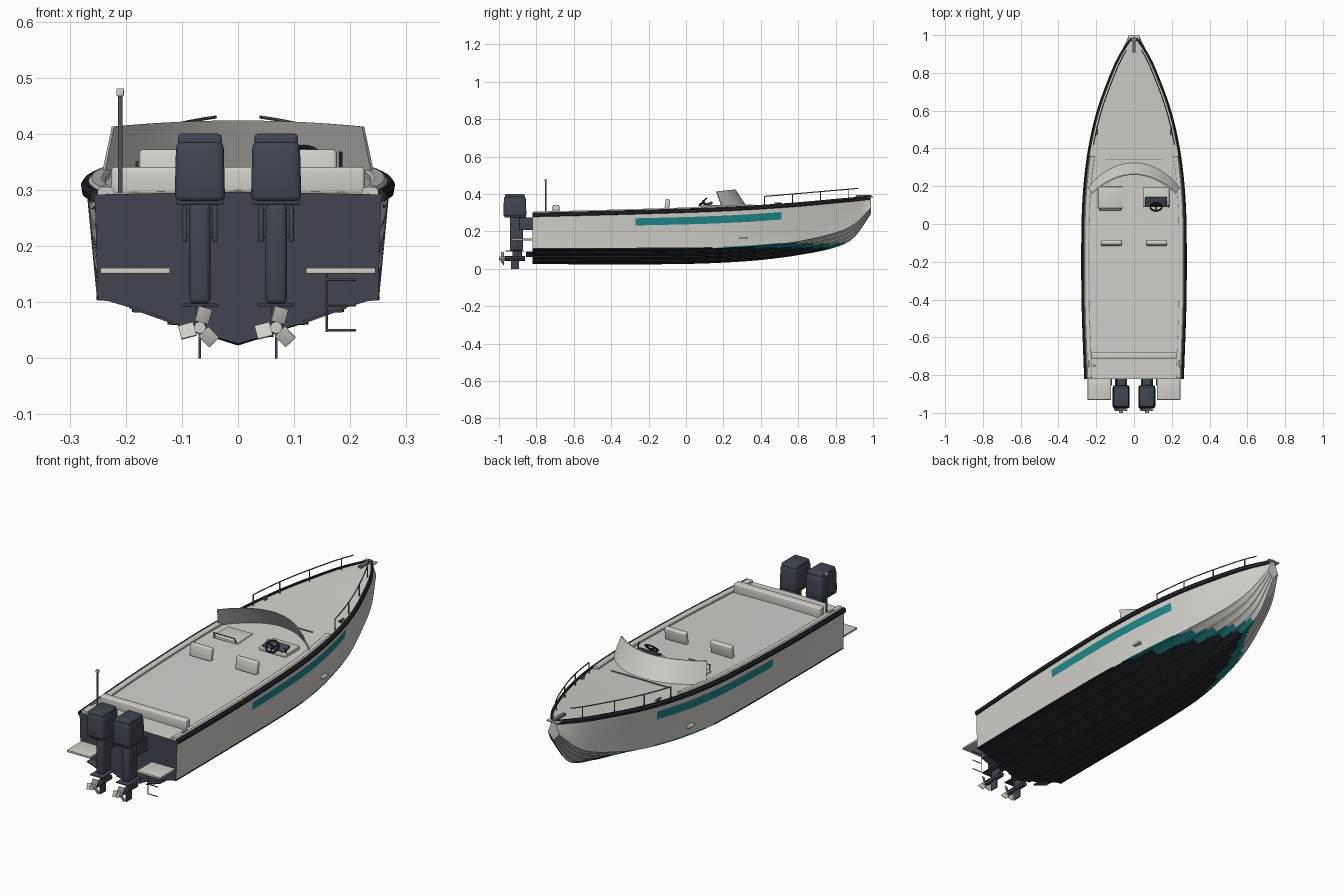
import bpy, bmesh, math
from mathutils import Vector

if "Cube" in bpy.data.objects:
    bpy.data.objects.remove(bpy.data.objects["Cube"])


def material(name, r, g, b):
    m = bpy.data.materials.new(name)
    m.use_nodes = True
    m.diffuse_color = (r, g, b, 1)
    m.node_tree.nodes["Principled BSDF"].inputs["Base Color"].default_value = (r, g, b, 1)
    return m


WHITE = material("warm white", .64, .63, .59)
BLACK = material("bottom black", .018, .02, .026)
NAVY = material("dark slate", .052, .06, .08)
TEAL = material("teal", .014, .24, .25)
STEEL = material("steel grey", .17, .17, .17)
parts = []


def add(name, bm, *mats):
    bmesh.ops.recalc_face_normals(bm, faces=bm.faces)
    me = bpy.data.meshes.new(name)
    bm.to_mesh(me)
    bm.free()
    for m in mats:
        me.materials.append(m)
    ob = bpy.data.objects.new(name, me)
    bpy.context.collection.objects.link(ob)
    parts.append(ob)
    return ob


def loft(name, rings, *mats, rule=None):
    """Closed rings joined into a capped skin; rule(row, centre) picks the colour."""
    bm = bmesh.new()
    vs = [[bm.verts.new(p) for p in ring] for ring in rings]
    n = len(rings[0])
    for a, b in zip(vs, vs[1:]):
        for j in range(n):
            f = bm.faces.new((a[j], a[(j + 1) % n], b[(j + 1) % n], b[j]))
            if rule:
                f.material_index = rule(j, f.calc_center_median())
    stern = bm.faces.new(vs[0])
    bm.faces.new(vs[-1])
    if rule:
        stern.material_index = rule(-1, stern.calc_center_median())
    return add(name, bm, *mats)


def box(name, at, size, mat, bevel=0, rot=(0, 0, 0), taper=1):
    bm = bmesh.new()
    bmesh.ops.create_cube(bm, size=1)
    for v in bm.verts:
        k = taper if v.co.z > 0 else 1
        v.co = Vector((v.co.x * size[0] * k, v.co.y * size[1] * k, v.co.z * size[2]))
    if bevel:
        bmesh.ops.bevel(bm, geom=bm.edges[:], offset=bevel, segments=3, profile=.5, affect='EDGES')
    ob = add(name, bm, mat)
    ob.location, ob.rotation_euler = at, rot
    return ob


def tube(name, points, r, mat, cyclic=False):
    cu = bpy.data.curves.new(name, 'CURVE')
    cu.dimensions, cu.bevel_depth, cu.bevel_resolution, cu.use_fill_caps = '3D', r, 2, True
    sp = cu.splines.new('POLY')
    sp.points.add(len(points) - 1)
    for p, co in zip(sp.points, points):
        p.co = (*co, 1)
    sp.use_cyclic_u = cyclic
    cu.materials.append(mat)
    ob = bpy.data.objects.new(name, cu)
    bpy.context.collection.objects.link(ob)
    bpy.ops.object.select_all(action='DESELECT')
    ob.select_set(True)
    bpy.context.view_layer.objects.active = ob
    bpy.ops.object.convert(target='MESH')
    parts.append(bpy.context.view_layer.objects.active)


# Hull lines: value against length, blended with a smooth spline
YS = (-.82, -.4, 0, .2, .4, .6, .8, .9, .99)
SHEER_X = (.255, .269, .269, .259, .234, .188, .115, .068, .008)
SHEER_Z = (.292, .303, .315, .323, .334, .348, .366, .375, .383)
CHINE_X = (.25, .252, .25, .24, .212, .168, .105, .072, .03)
CHINE_Z = (.11, .112, .114, .118, .13, .152, .2, .245, .33)
KEEL_Z = (.026, .023, .026, .033, .047, .073, .115, .168, .295)


def line(vals, y):
    i = max(k for k in range(len(YS) - 1) if YS[k] <= y or k == 0)

    def slope(k):
        a, b = max(k - 1, 0), min(k + 1, len(YS) - 1)
        return (vals[b] - vals[a]) / (YS[b] - YS[a])
    h = YS[i + 1] - YS[i]
    t = (y - YS[i]) / h
    return ((1 + 2 * t) * (1 - t) ** 2 * vals[i] + t * (1 - t) ** 2 * h * slope(i)
            + t * t * (3 - 2 * t) * vals[i + 1] + t * t * (t - 1) * h * slope(i + 1))


def span(a, b, n):
    return [a + (b - a) * i / n for i in range(n + 1)]


def section(y):
    sx, sz, cx, cz, kz = (line(v, y) for v in (SHEER_X, SHEER_Z, CHINE_X, CHINE_Z, KEEL_Z))
    half = [(cx + (sx - cx) * t, cz + (sz - cz) * t) for t in (1, .81, .615, .3, 0)]
    rise = cz - kz
    for k in (4, 3, 2, 1):  # stepped strakes under the chine
        u = k / 4
        if k < 4:
            half.append((cx * u, kz + rise * u))
        half.append((cx * u, kz + rise * (u - .08)))
        half.append((cx * (u - .07), kz + rise * (u - .09)))
    half.append((0, kz))
    ring = half + [(-x, z) for x, z in half[-2::-1]] + [(0, sz + .005)]
    return [(x, y, z) for x, z in ring]


def hull_colour(row, c):
    if row == -1:
        return 2
    if row in (1, 30) and -.27 < c.y < .51:
        return 3
    if 4 <= row < 28:
        if c.z < .113:
            return 1
        if c.z < .136 and c.y > .2:
            return 3
    return 0


stations = sorted(set(span(-.82, .99, 64) + [-.27, .51]))
loft("hull", [section(y) for y in stations], WHITE, BLACK, NAVY, TEAL, rule=hull_colour)


def edge_strip(name, s, y0, y1, profile, mat):
    """Sweep a small profile along the sheer on side s."""
    loft(name, [[(s * max(line(SHEER_X, y) + dx, .001), y, line(SHEER_Z, y) + dz) for dx, dz in profile]
                for y in span(y0, y1, 40)], mat)


for s, side in ((1, "left"), (-1, "right")):
    edge_strip(side + "_rub_rail", s, -.82, .985,
               [(-.006, .008), (.003, .008), (.009, 0), (.007, -.012), (-.004, -.016)], BLACK)
    edge_strip(side + "_gunwale_cap", s, -.815, .36,
               [(-.034, -.004), (-.034, .009), (-.028, .013), (-.01, .013), (-.003, .006), (-.003, -.004)], WHITE)

    # Bow rail with posts
    def rail(y):
        return (s * (line(SHEER_X, y) - .016), y, .387 + .043 * (y - .42) / .5)
    tube(side + "_bow_rail", [rail(y) for y in span(.42, .92, 16)], .0028, STEEL)
    for y in span(.42, .87, 3):
        x, _, z = rail(y)
        tube(side + "_rail_post", [(x, y, line(SHEER_Z, y)), (x, y, z)], .0025, STEEL)

    # Cleats, side fitting, trim tab and swim platform
    for y in (-.74, .49):
        x, z = s * (line(SHEER_X, y) - .018), line(SHEER_Z, y) + .012
        box(side + "_cleat", (x, y, z), (.008, .04, .006), STEEL, .002)
        box(side + "_cleat_foot", (x, y, z - .006), (.007, .015, .012), STEEL)
    box(side + "_side_fitting", (s * .235, .305, .165), (.024, .04, .012), WHITE, .003)
    box(side + "_trim_tab", (s * .155, -.835, .078), (.08, .04, .005), NAVY, 0, (0, -s * .34, 0))
    box(side + "_swim_platform", (s * .183, -.873, .156), (.124, .116, .01), WHITE, .002)

    # Seat backs
    box(side + "_seat_back", (s * .12, -.1, .342), (.112, .024, .06), WHITE, .007, (-.15, 0, 0))

# Aft bench and forward deck seam
box("aft_bench", (0, -.695, .316), (.452, .036, .05), WHITE, .007)
box("deck_seam", (0, .343, .337), (.3, .004, .004), STEEL)

# Wraparound windshield raked aft
shield = []
for u in span(-1, 1, 24):
    bow = 1 - u * u
    yb, yt = .2 + .135 * bow, .165 + .1 * bow
    zt = .413 + .011 * bow
    shield.append([(u * .245, yb, .318), (u * .225, yt, zt), (u * .221, yt - .005, zt), (u * .24, yb - .006, .318)])
loft("windshield", shield, WHITE)

# Helm: dash, panel, wheel and throttle
box("helm_dash", (.117, .142, .331), (.14, .105, .02), WHITE, .004)
box("instrument_panel", (.117, .118, .346), (.115, .05, .014), NAVY, .003, (.3, 0, 0))
wheel = [Vector((.117 + .03 * math.cos(a), .09 + .02 * math.sin(a), .357 + .02 * math.sin(a)))
         for a in span(0, math.tau, 24)[:-1]]
tube("steering_wheel", wheel, .004, BLACK, True)
for i in (2, 10, 18):
    tube("wheel_spoke", [(.117, .095, .352), wheel[i]], .003, BLACK)
tube("wheel_column", [(.117, .125, .338), (.117, .092, .354)], .005, BLACK)
tube("throttle_lever", [(.183, .1, .335), (.183, .09, .368)], .003, NAVY)

# Passenger dash and grab handle
box("passenger_dash", (-.125, .14, .325), (.13, .115, .012), WHITE, .003)
tube("passenger_handle", [(-.18, .085, .325), (-.18, .075, .35), (-.07, .075, .35), (-.07, .085, .325)], .003, STEEL)

# Bow roller and stem fitting
box("bow_roller", (0, .95, .389), (.018, .085, .01), STEEL, .002)
box("bow_plate", (0, .985, .384), (.06, .03, .006), WHITE, .001)

# Antenna
tube("antenna_mast", [(-.21, -.75, .293), (-.21, -.75, .47)], .004, STEEL)
box("antenna_head", (-.21, -.75, .474), (.013, .013, .014), WHITE, .002)

# Boarding ladder
tube("ladder_rail", [(.158, -.9, .047), (.158, -.9, .152)], .0022, STEEL)
for z in (.05, .095, .14):
    tube("ladder_rung", [(.158, -.9, z), (.21, -.9, z)], .0022, STEEL)

# Twin outboard motors
for x in (-.068, .068):
    box("motor_cowl", (x, -.915, .333), (.09, .124, .108), NAVY, .012, (0, 0, 0), .94)
    box("motor_cowl_lid", (x, -.915, .391), (.08, .108, .019), NAVY, .006, (0, 0, 0), .95)
    box("motor_collar", (x, -.913, .279), (.084, .116, .012), NAVY, .004)
    box("motor_leg", (x, -.907, .187), (.038, .07, .18), NAVY, .01)
    box("cavitation_plate", (x, -.915, .095), (.066, .1, .005), NAVY, .002)
    box("lower_leg", (x, -.903, .075), (.016, .05, .05), NAVY, .005)
    tube("gear_case", [(x, -.86, .055), (x, -.87, .055), (x, -.97, .055)], .013, NAVY)
    box("skeg", (x, -.915, .024), (.005, .042, .048), NAVY)
    for dx in (-.027, .027):
        box("motor_bracket", (x + dx, -.85, .24), (.009, .08, .066), NAVY, .003)
    box("motor_mount", (x, -.842, .235), (.05, .05, .04), NAVY, .004)
    tube("propeller_hub", [(x, -.965, .055), (x, -1, .055)], .011, WHITE)
    for a in (1.3, 1.3 + math.tau / 3, 1.3 + 2 * math.tau / 3):
        box("propeller_blade", (x + .023 * math.cos(a), -.981, .055 + .023 * math.sin(a)),
            (.028, .004, .028), WHITE, .001, (.5, -a, 0))

# Smooth rounded parts while keeping hard edges
bpy.ops.object.select_all(action='DESELECT')
for ob in parts:
    ob.select_set(True)
bpy.context.view_layer.objects.active = parts[0]
bpy.ops.object.shade_smooth_by_angle(angle=math.radians(30))
